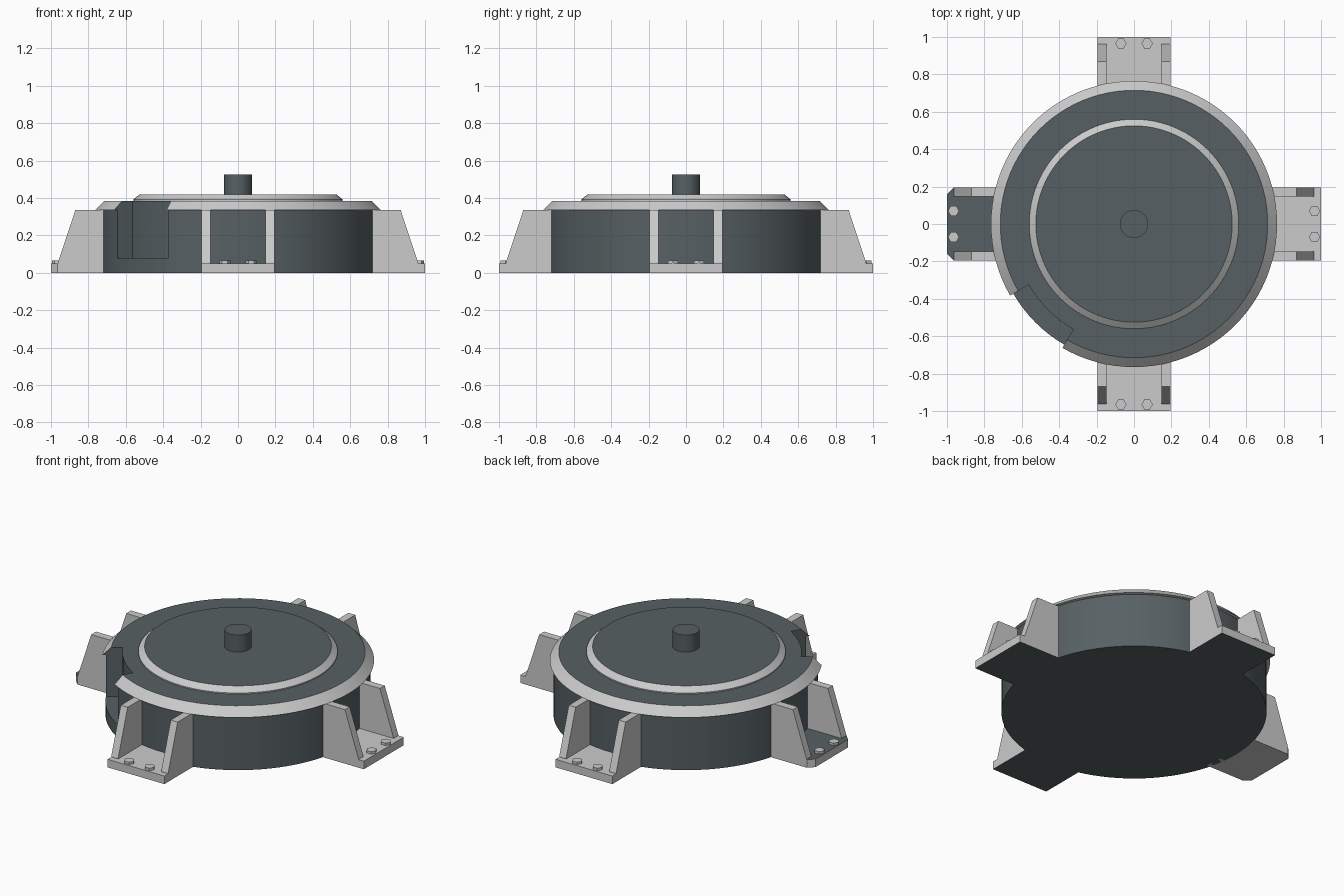
import bpy, bmesh, math
from mathutils import Matrix, Vector

cube = bpy.data.objects.get("Cube")
if cube:
    bpy.data.objects.remove(cube, do_unlink=True)


def material(name, rgb):
    m = bpy.data.materials.new(name)
    m.use_nodes = True
    m.diffuse_color = (*rgb, 1)
    m.node_tree.nodes["Principled BSDF"].inputs["Base Color"].default_value = (*rgb, 1)
    return m


DARK, LIGHT = 0, 1
MATS = [material("dark slate", (0.095, 0.118, 0.126)),
        material("light grey", (0.6, 0.6, 0.6))]


def finish(name, bm, rule):
    """Turn a bmesh into an object, with each face coloured by the rule."""
    bmesh.ops.recalc_face_normals(bm, faces=bm.faces)
    for f in bm.faces:
        f.material_index = rule(f)
    me = bpy.data.meshes.new(name)
    bm.to_mesh(me)
    bm.free()
    for m in MATS:
        me.materials.append(m)
    ob = bpy.data.objects.new(name, me)
    bpy.context.collection.objects.link(ob)
    return ob


def prism(name, points, direction, matrix, rule):
    """Extrude a closed polygon of 3D points along a direction."""
    bm = bmesh.new()
    face = bm.faces.new([bm.verts.new(p) for p in points])
    ext = bmesh.ops.extrude_face_region(bm, geom=[face], use_keep_orig=True)
    moved = [v for v in ext["geom"] if isinstance(v, bmesh.types.BMVert)]
    bmesh.ops.translate(bm, verts=moved, vec=Vector(direction))
    bm.transform(matrix)
    return finish(name, bm, rule)


def lathe(name, profile, rule, steps=96):
    """Spin an (r, z) profile that starts and ends on the axis."""
    bm = bmesh.new()
    verts = [bm.verts.new((r, 0, z)) for r, z in profile]
    edges = [bm.edges.new(pair) for pair in zip(verts, verts[1:])]
    bmesh.ops.spin(bm, geom=verts + edges, cent=(0, 0, 0), axis=(0, 0, 1),
                   angle=math.tau, steps=steps, use_duplicate=False)
    bmesh.ops.remove_doubles(bm, verts=bm.verts, dist=0.0001)
    return finish(name, bm, rule)


# Round housing: drum, bevelled rim, raised lid
def housing_colour(f):
    c = f.calc_center_median()
    sloped = 0.1 < f.normal.z < 0.95
    rim_underside = f.normal.z < -0.5 and c.z > 0.2
    lid_step = 0.386 < c.z < 0.415
    return LIGHT if sloped or rim_underside or lid_step else DARK


housing = lathe("housing", [(0, 0), (0.745, 0), (0.745, 0.335), (0.765, 0.335),
                            (0.715, 0.385), (0.56, 0.385), (0.56, 0.392),
                            (0.525, 0.42), (0, 0.42)], housing_colour)

# Notch cut through the rim and the drum wall
a0, a1, n = math.radians(210), math.radians(240), 8
angles = [a0 + (a1 - a0) * i / n for i in range(n + 1)]
sector = [(0.65 * math.cos(a), 0.65 * math.sin(a), 0.08) for a in angles]
sector += [(0.9 * math.cos(a), 0.9 * math.sin(a), 0.08) for a in reversed(angles)]
cutter = prism("notch_cutter", sector, (0, 0, 0.5), Matrix(), lambda f: DARK)
cutter.hide_render = True
cut = housing.modifiers.new("notch", "BOOLEAN")
cut.operation = "DIFFERENCE"
cut.solver = "EXACT"
cut.object = cutter
bpy.context.view_layer.objects.active = housing
bpy.ops.object.modifier_apply(modifier=cut.name)
bpy.data.objects.remove(cutter, do_unlink=True)

# Centre shaft
shaft = lathe("shaft", [(0, 0.41), (0.075, 0.41), (0.075, 0.525), (0, 0.525)],
              lambda f: DARK, 48)

for ob in (housing, shaft):
    bpy.ops.object.select_all(action="DESELECT")
    ob.select_set(True)
    bpy.context.view_layer.objects.active = ob
    bpy.ops.object.shade_smooth_by_angle(angle=math.radians(25))

# Four mounting feet, each with a plate, two gussets and two bolts
W, T = 0.195, 0.047
for i, side in enumerate(("left", "back", "right", "front")):
    turn = Matrix.Rotation(i * math.pi / 2, 4, "Z")

    # Plate, with clipped outer corners on the right foot only
    c = 0.035 if side == "right" else 0
    outer = [(1 - c, -W), (1, c - W), (1, W - c), (1 - c, W)] if c else [(1, -W), (1, W)]
    plate = [(x, y, 0) for x, y in [(0.7, -W)] + outer + [(0.7, W)]]
    prism(side + "_foot_plate", plate, (0, 0, 0.05), turn,
          lambda f: DARK if f.normal.z < -0.5 else LIGHT)

    for s, end in ((-1, "a"), (1, "b")):
        # Sloped gusset
        web = [(0.7, 0.04), (0.963, 0.04), (0.963, 0.055), (0.87, 0.335), (0.7, 0.335)]
        prism(f"{side}_gusset_{end}", [(x, s * W, z) for x, z in web],
              (0, -s * T, 0), turn, lambda f: LIGHT)

        # Hexagonal bolt head
        centre = turn @ Vector((0.965, s * 0.07, 0.04))
        ring = [(0.03 * math.cos(k * math.pi / 3), 0.03 * math.sin(k * math.pi / 3), 0)
                for k in range(6)]
        prism(f"{side}_bolt_{end}", ring, (0, 0, 0.025),
              Matrix.Translation(centre), lambda f: LIGHT)
